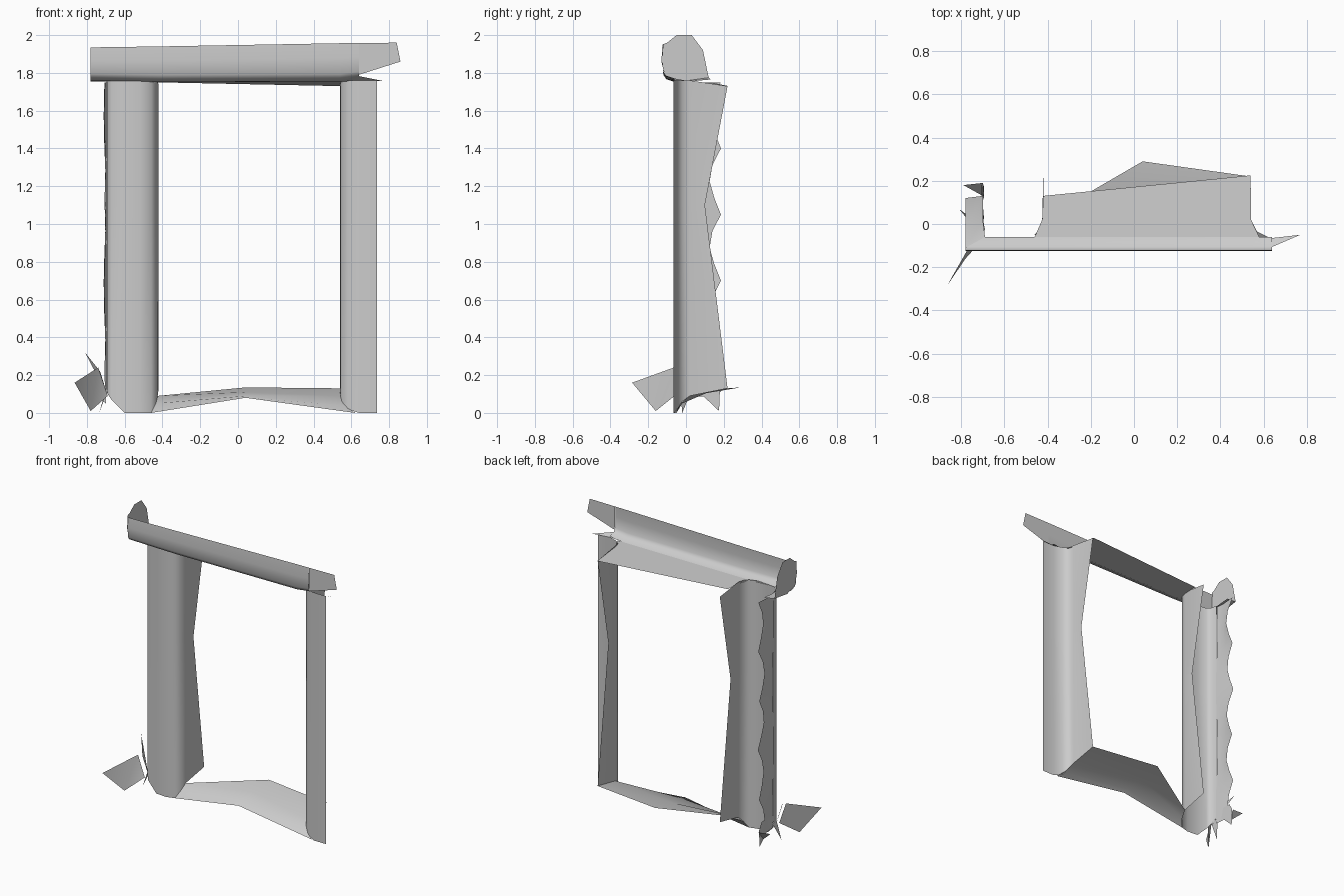
import bpy
import bmesh
import math
from mathutils import Vector

default_cube = bpy.data.objects.get("Cube")
if default_cube:
    bpy.data.objects.remove(default_cube, do_unlink=True)

# One plain plaster colour for everything
plaster = bpy.data.materials.new("pale_grey_plaster")
plaster.use_nodes = True
plaster_colour = (.6, .6, .6, 1)
plaster.diffuse_color = plaster_colour
plaster.node_tree.nodes["Principled BSDF"].inputs["Base Color"].default_value = plaster_colour


def finish(name, mesh_builder):
    """Turn a bmesh into a smooth-shaded object."""
    bmesh.ops.remove_doubles(mesh_builder, verts=mesh_builder.verts, dist=.0001)
    bmesh.ops.recalc_face_normals(mesh_builder, faces=mesh_builder.faces)
    mesh = bpy.data.meshes.new(name)
    mesh_builder.to_mesh(mesh)
    mesh_builder.free()
    mesh.materials.append(plaster)
    part = bpy.data.objects.new(name, mesh)
    bpy.context.collection.objects.link(part)
    bpy.ops.object.select_all(action="DESELECT")
    part.select_set(True)
    bpy.context.view_layer.objects.active = part
    bpy.ops.object.shade_smooth_by_angle(angle=math.radians(50))
    return part


def loft(name, sections):
    """Open thin shell through sections of equal point count."""
    builder = bmesh.new()
    rows = [[builder.verts.new(point) for point in section] for section in sections]
    for lower, upper in zip(rows, rows[1:]):
        for index in range(len(lower) - 1):
            corners = (lower[index], lower[index + 1], upper[index + 1], upper[index])
            places = {tuple(corner.co) for corner in corners}
            if len(places) == 4:
                builder.faces.new(corners)
            elif len(places) == 3:
                unique = []
                for corner in corners:
                    if all(corner.co != other.co for other in unique):
                        unique.append(corner)
                builder.faces.new(unique)
    return finish(name, builder)


def sheet(name, outline):
    """Single thin polygon, triangulated."""
    builder = bmesh.new()
    face = builder.faces.new([builder.verts.new(point) for point in outline])
    bmesh.ops.triangulate(builder, faces=[face])
    return finish(name, builder)


def post(name, plan, bottoms, reveal_index):
    """Curved front sheet whose reveal edge narrows at mid height."""
    def row(heights, reveal_depth):
        points = []
        for index, ((x, y), z) in enumerate(zip(plan, heights)):
            depth = reveal_depth if index == reveal_index else y
            points.append(Vector((x, depth, z)))
        return points

    last = len(plan) - 1
    tops = [1.73 if index == reveal_index else 1.76 for index in range(last + 1)]
    return loft(name, [row(bottoms, .22), row([1.1] * (last + 1), .1), row(tops, .22)])


# Upright posts
right_plan = [(-.7, .02), (-.69, -.03), (-.67, -.05), (-.6, -.06), (-.52, -.067),
              (-.46, -.05), (-.435, -.02), (-.425, .02), (-.42, .22)]
post("right_post", right_plan, [.13, .1, .07, 0, 0, 0, .05, .09, .13], len(right_plan) - 1)
left_plan = [(.54, .22), (.542, .02), (.55, -.02), (.58, -.045), (.64, -.065), (.735, -.065)]
post("left_post", left_plan, [.13, .09, .06, .02, 0, 0], 0)

# Ragged outer wall with evenly spaced teeth on its back edge
wall_rows = []
step = .0875
for index in range(1, 21):
    height = min(index * step, 1.76)
    tooth = (.185, .15, .125, .14)[index % 4]
    sway = .006 * math.sin(height * 7)
    wall_rows.append([(-.7 + sway, .02, height), (-.705 + sway, .08, height),
                      (-.7 - sway, tooth, height)])
loft("outer_wall", wall_rows)

# Sagging threshold
loft("threshold", [
    [(-.46, -.05, 0), (-.435, -.02, .05), (-.425, .02, .09), (-.425, .02, .09)],
    [(.04, -.05, .08), (.04, -.01, .09), (.04, .12, .11), (.04, .29, .135)],
    [(.62, -.06, 0), (.57, -.035, .04), (.542, .02, .09), (.54, .22, .13)],
])

# Lintel: tall front board rolling under at its lower edge
board_profile = [(-.12, 1), (-.125, .6), (-.12, .2), (-.105, .08), (-.06, 0)]


def board(x, low, high):
    return [(x, y, low + (high - low) * rise) for y, rise in board_profile]


loft("lintel_board", [board(-.78, 1.76, 1.935), board(-.42, 1.752, 1.94),
                      board(.54, 1.755, 1.957), board(.64, 1.77, 1.958)])
sheet("lintel_tip", [(.64, -.12, 1.958), (.84, -.12, 1.96), (.86, -.12, 1.86), (.64, -.12, 1.79)])
sheet("lintel_spike", [(.63, -.11, 1.785), (.77, -.05, 1.757), (.64, -.065, 1.76), (.54, -.06, 1.757)])

# Underside of the lintel over the opening
loft("lintel_soffit", [
    [(-.46, -.06, 1.752), (-.425, .02, 1.75), (-.42, .13, 1.75)],
    [(.58, -.06, 1.756), (.542, .02, 1.75), (.54, .225, 1.73)],
])

# Cupped lintel end
sheet("lintel_end_cap", [(-.78, y, z) for y, z in (
    (-.125, 1.95), (-.13, 1.86), (-.11, 1.78), (-.02, 1.755), (.12, 1.775),
    (.09, 1.92), (.03, 2), (-.05, 2), (-.1, 1.96))])
loft("lintel_end_ledge", [
    [(-.78, -.11, 1.78), (-.78, -.02, 1.755), (-.78, .12, 1.775)],
    [(-.69, -.06, 1.76), (-.7, .02, 1.755), (-.7, .13, 1.765)],
])

# Torn fragments at the foot
sheet("foot_flap", [(-.865, -.285, .16), (-.74, -.065, .24), (-.69, -.06, .09), (-.78, -.16, .01)])
sheet("foot_shard", [(-.81, .07, .32), (-.73, -.03, .22), (-.69, -.02, .09)])
sheet("foot_front_spike", [(-.69, -.03, .12), (-.735, -.02, 0), (-.7, .03, .12)])
sheet("foot_wall_fringe", [(-.7, .02, .13), (-.7, .08, .1), (-.7, .175, .01), (-.7, .18, .13),
                           (-.7, .15, .18), (-.7, .02, .18)])
sheet("foot_back_shard", [(-.79, .18, .13), (-.7, .19, .12), (-.7, .13, .05)])
